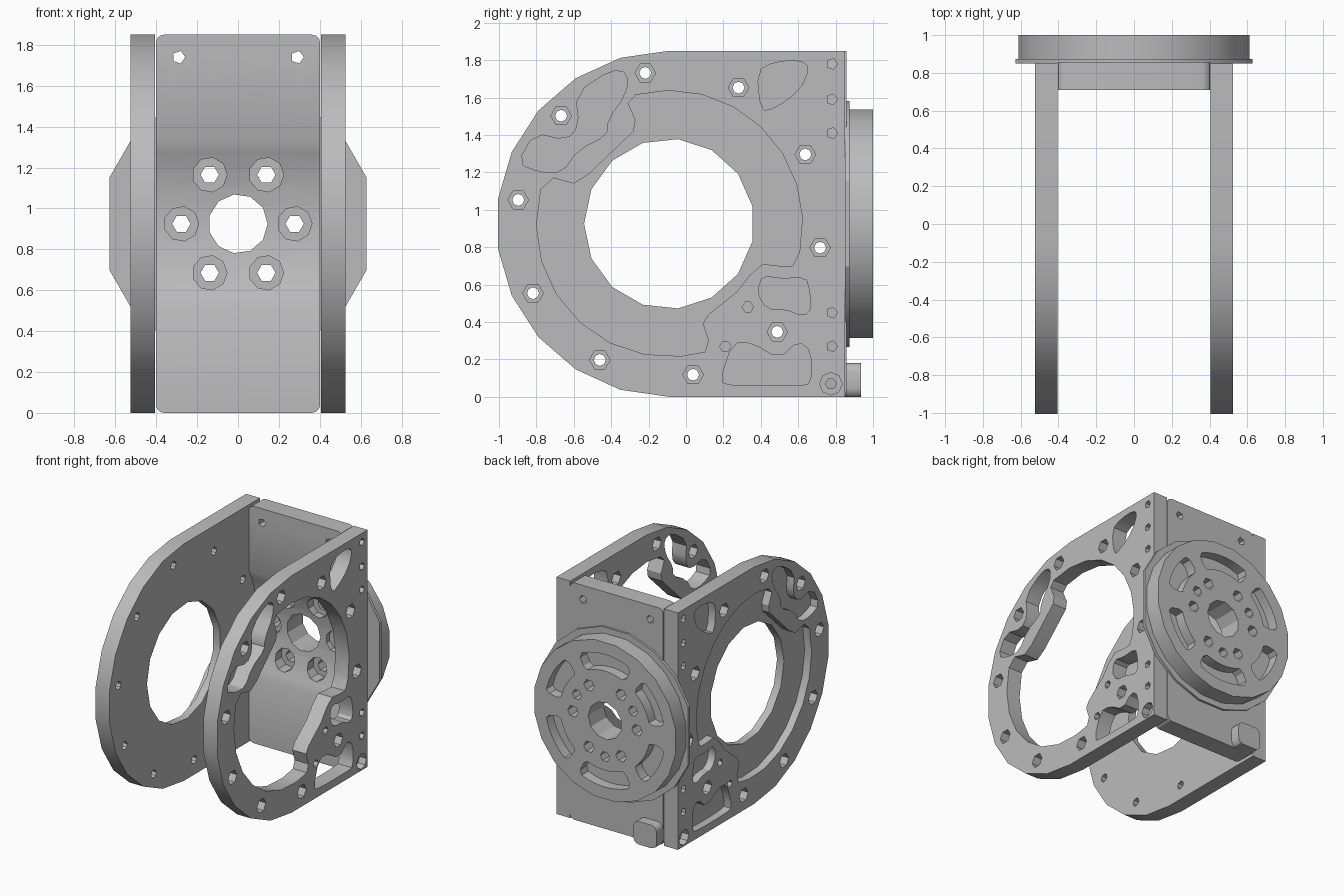
import bpy, bmesh
from math import sin, cos, radians

cube = bpy.data.objects.get("Cube")
if cube:
    bpy.data.objects.remove(cube, do_unlink=True)

grey = bpy.data.materials.new("machined_grey")
grey.use_nodes = True
colour = (0.5, 0.5, 0.5, 1)
grey.diffuse_color = colour
grey.node_tree.nodes["Principled BSDF"].inputs["Base Color"].default_value = colour

CY, CZ = -0.09, 0.925      # centre of the ring opening (y, z)
T_IN, T_OUT = 0.405, 0.525  # inner and outer face of the side plates
BACK = 0.857                # rear face of the bracket


def arc(a, b, r, start, end, n):
    """Points along an arc, in degrees, both ends included."""
    steps = [radians(start + (end - start) * i / n) for i in range(n + 1)]
    return [(a + r * cos(t), b + r * sin(t)) for t in steps]


def ring(a, b, r, n, turn=0):
    return arc(a, b, r, turn, turn + 360, n)[:-1]


def soften(points, k=0.25):
    """Cut the corners of a closed outline."""
    out = []
    for p, q in zip(points, points[1:] + points[:1]):
        for t in (k, 1 - k):
            out.append((p[0] + (q[0] - p[0]) * t, p[1] + (q[1] - p[1]) * t))
    return out


def rounded_box(a0, a1, b0, b1, r):
    return (arc(a1 - r, b1 - r, r, 0, 90, 3) + arc(a0 + r, b1 - r, r, 90, 180, 3)
            + arc(a0 + r, b0 + r, r, 180, 270, 3) + arc(a1 - r, b0 + r, r, 270, 360, 3))


def prisms(name, outlines, axis, lo, hi):
    """One object holding each outline extruded along an axis."""
    bm = bmesh.new()

    def place(p, d):
        return (d, p[0], p[1]) if axis == "x" else (p[0], d, p[1])

    for line in outlines:
        low = [bm.verts.new(place(p, lo)) for p in line]
        high = [bm.verts.new(place(p, hi)) for p in line]
        bm.faces.new(low)
        bm.faces.new(high[::-1])
        for i in range(len(line)):
            j = (i + 1) % len(line)
            bm.faces.new((low[j], low[i], high[i], high[j]))
    bmesh.ops.recalc_face_normals(bm, faces=bm.faces)
    mesh = bpy.data.meshes.new(name)
    bm.to_mesh(mesh)
    bm.free()
    mesh.materials.append(grey)
    obj = bpy.data.objects.new(name, mesh)
    bpy.context.collection.objects.link(obj)
    return obj


def activate(obj):
    bpy.ops.object.select_all(action="DESELECT")
    obj.select_set(True)
    bpy.context.view_layer.objects.active = obj


def cut(obj, outlines, axis, lo, hi):
    """Remove extruded outlines from a part."""
    cutter = prisms("cutter", outlines, axis, lo, hi)
    cutter.hide_render = True
    mod = obj.modifiers.new("cut", "BOOLEAN")
    mod.operation, mod.solver, mod.object = "DIFFERENCE", "EXACT", cutter
    activate(obj)
    bpy.ops.object.modifier_apply(modifier=mod.name)
    bpy.data.objects.remove(cutter, do_unlink=True)


# Side plate outlines, as (y, z)
plate = [(0.85, 0), (0.85, 1.85)] + arc(CY, CZ, 0.925, 90, 270, 11)
lower_lobe = [(.57, .7), (.5, .7), (.41, .71), (.34, .65), (.27, .56),
              (.12, .44), (.09, .39), (.12, .3), (.1, .24)]
upper_lobe = [(-.71, 1.17), (-.6, 1.14), (-.52, 1.19), (-.28, 1.42),
              (-.27, 1.48), (-.31, 1.57), (-.27, 1.61)]
opening = (arc(CY, CZ, 0.713, 105, -12, 8) + lower_lobe
           + arc(CY, CZ, 0.71, 275, 165, 7) + upper_lobe)
kidney = soften([(-.4, 1.75), (-.31, 1.73), (-.32, 1.62), (-.42, 1.48), (-.42, 1.4),
                 (-.58, 1.32), (-.66, 1.2), (-.78, 1.2), (-.9, 1.25), (-.81, 1.41),
                 (-.64, 1.37), (-.57, 1.45), (-.59, 1.62)])
top_slot = soften([(.38, 1.74), (.47, 1.79), (.61, 1.8), (.66, 1.76), (.61, 1.64),
                   (.47, 1.54), (.4, 1.53)])
mid_slot = soften([(.41, .65), (.5, .63), (.64, .64), (.66, .57), (.67, .47),
                   (.63, .43), (.53, .47), (.43, .47), (.38, .56)])
low_slot = soften([(.25, .29), (.35, .29), (.5, .2), (.6, .3), (.67, .24),
                   (.67, .07), (.6, .06), (.25, .06), (.18, .08)])
pockets = [opening, kidney, top_slot, mid_slot, low_slot]

bolts = arc(CY, CZ, 0.817, 99, 99 - 324, 9)
nut_holes = [ring(y, z, 0.055, 6) for y, z in bolts]
pin_holes = [ring(y, z, 0.03, 6) for y, z in ((.33, .48), (.21, .27))]
edge_holes = [ring(0.78, z, 0.03, 5) for z in (1.78, 1.59, 1.41, .45, .27)]
corner_bore = ring(0.775, 0.07, 0.06, 8)
corner_screw = ring(0.775, 0.07, 0.03, 6)

# Open plate: everything cut right through
left_plate = prisms("left_side_plate", [plate], "x", T_IN, T_OUT)
cut(left_plate, pockets + nut_holes + pin_holes + edge_holes + [corner_screw],
    "x", T_IN - 0.1, T_OUT + 0.1)
cut(left_plate, [corner_bore], "x", T_OUT - 0.06, T_OUT + 0.1)

# Closed plate: pockets are blind, with a round hole and small bolt holes through
right_plate = prisms("right_side_plate", [plate], "x", -T_OUT, -T_IN)
cut(right_plate, pockets + nut_holes + pin_holes + [corner_bore],
    "x", -T_OUT - 0.1, -T_OUT + 0.06)
cut(right_plate, [ring(CY, CZ, 0.455, 15, 180), corner_screw] + edge_holes
    + [ring(y, z, 0.032, 8) for y, z in bolts], "x", -T_OUT - 0.1, -T_IN + 0.1)

# Rear bracket with a hollowed front face
bracket = prisms("rear_bracket", [rounded_box(-0.402, 0.402, 0, 1.85, 0.04)],
                 "y", 0.71, BACK)
cut(bracket, [ring(CY, CZ, 0.9, 64)], "x", -1, 1)
spokes = ring(0, CZ, 0.277, 6)
cut(bracket, [ring(x, z, 0.085, 9) for x, z in spokes]
    + [ring(0, CZ, 0.145, 11)]
    + [ring(x, 1.74, 0.032, 5) for x in (-0.29, 0.29)], "y", 0.5, 1.1)

# Rotating disc: thin flange and thick rim
flange_line = [p for i, p in enumerate(ring(0, CZ, 0.668, 18)) if i % 9]
flange = prisms("disc_flange", [flange_line], "y", 0.85, 0.873)
disc = prisms("disc", [ring(0, CZ, 0.618, 20, 9)], "y", 0.872, 1.0)
extra = arc(0, CZ, 0.28, 30, 270, 2)
through = [ring(0, CZ, 0.145, 11)] + [ring(x, z, 0.045, 6) for x, z in spokes]
cut(flange, through, "y", 0.5, 1.1)
cut(disc, through, "y", 0.5, 1.1)

# Curved pockets and blind holes in the disc face
slots = []
for k in range(6):
    mid = 30 + 60 * k
    half = 26 if k % 3 == 1 else 20
    slots.append(soften(arc(0, CZ, 0.52, mid - half, mid + half, 4)
                        + arc(0, CZ, 0.39, mid + half, mid - half, 4)))
cut(disc, slots + [ring(x, z, 0.04, 6) for x, z in extra], "y", 0.92, 1.1)

# Cable plug on the back
plug = prisms("cable_plug", [rounded_box(-0.4, -0.2, 0, 0.18, 0.045)],
              "y", BACK - 0.01, 0.935)

for part in (left_plate, right_plate, bracket, flange, disc, plug):
    activate(part)
    bpy.ops.object.shade_smooth_by_angle(angle=radians(30))
